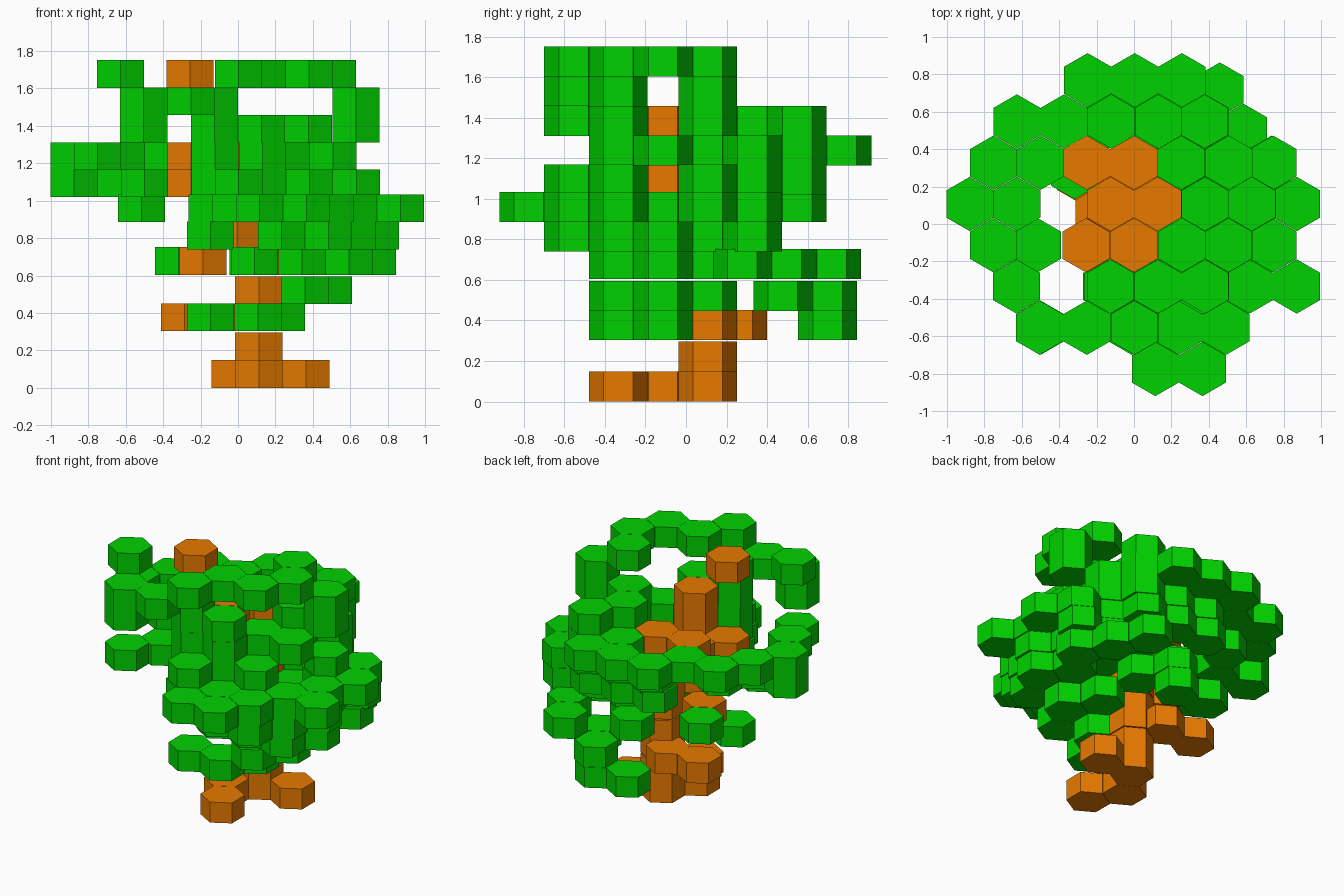
import bpy, bmesh
from mathutils import Matrix

if "Cube" in bpy.data.objects:
    bpy.data.objects.remove(bpy.data.objects["Cube"], do_unlink=True)

HALF = 0.126                    # half the spacing of cells along a row
RADIUS = 0.1452                 # corner radius of a cell
ROW = 0.2205                    # distance between rows
HEIGHT = 0.148
BOTTOMS = (0, 0.148, 0.303, 0.447, 0.604, 0.74, 0.885, 1.02, 1.164, 1.31, 1.457, 1.603)


def material(name, rgb):
    m = bpy.data.materials.new(name)
    m.use_nodes = True
    m.diffuse_color = (*rgb, 1)
    bsdf = m.node_tree.nodes["Principled BSDF"]
    bsdf.inputs["Base Color"].default_value = (*rgb, 1)
    bsdf.inputs["Roughness"].default_value = 0.9
    return m


GREEN = material("leaf green", (0.0, 0.64, 0.0))
BROWN = material("bark brown", (0.80, 0.195, 0.0))


def cells(name, level, mat, rows, dx=0.0, dy=0.0):
    """One object of hexagonal prisms; rows maps a row to its half-width steps in x."""
    bm = bmesh.new()
    for row, steps in rows.items():
        for i in steps:
            place = Matrix.Translation((dx + i * HALF, dy + 0.107 + row * ROW,
                                        BOTTOMS[level] + HEIGHT / 2))
            bmesh.ops.create_cone(bm, cap_ends=True, segments=6, radius1=RADIUS,
                                  radius2=RADIUS, depth=HEIGHT, matrix=place)
    bmesh.ops.recalc_face_normals(bm, faces=bm.faces)
    mesh = bpy.data.meshes.new(name)
    bm.to_mesh(mesh)
    bm.free()
    mesh.materials.append(mat)
    bpy.context.collection.objects.link(bpy.data.objects.new(name, mesh))


# Roots and trunk
cells("roots", 0, BROWN, {0: (1, 3), -1: (0,), -2: (1,)}, -0.015)
for lv in (1, 2, 3, 4, 5, 6):
    cells(f"trunk_{lv}", lv, BROWN, {0: (1,)}, -0.015)

# Branches
cells("low_branch", 2, BROWN, {1: (-2, 0)}, -0.033, -0.073)
cells("side_branch", 4, BROWN, {0: (-1,)}, -0.06, -0.05)
cells("bough_5", 5, BROWN, {-1: (0,)}, -0.005)
cells("bough_6", 6, BROWN, {-1: (0,)}, -0.015)
cells("bough_7", 7, BROWN, {0: (-1, 1), -1: (-2, 0)})
cells("bough_8", 8, BROWN, {1: (-2, 0), -1: (0,)})
cells("bough_9", 9, BROWN, {-1: (0,)})
cells("top_branch", 11, BROWN, {-1: (-2,)}, -0.005)

# Low foliage, front and sides
cells("foliage_2", 2, GREEN, {-1: (2,), -2: (-1, 1)}, -0.02)
cells("foliage_3", 3, GREEN, {0: (3,), -1: (4,), -2: (3,)}, -0.02)
cells("foliage_4", 4, GREEN, {0: (5,), -1: (4, 6), -2: (1, 3, 5)}, -0.037)

# Low foliage at the back
cells("back_foliage_2", 2, GREEN, {3: (0, 2)}, -0.03, -0.07)
cells("back_foliage_3", 3, GREEN, {3: (2,), 2: (3,)}, -0.022, -0.07)
cells("back_foliage_4", 4, GREEN, {3: (4,), 2: (1, 5), 1: (6,)}, -0.045, -0.05)
cells("back_sprig_4", 4, GREEN, {1: (-2,)}, -0.065, -0.05)

# Middle foliage
cells("foliage_5", 5, GREEN, {1: (2, 4, 6), 0: (3, 5), -1: (4, 6),
                              -2: (-1, 3, 5), -3: (2, 4)}, -0.02)
cells("foliage_6", 6, GREEN, {2: (-1, 1, 3), 1: (2, 4, 6), 0: (5, 7), -1: (-4, 6),
                              -2: (-1, 5, 7), -3: (0, 2, 4), -4: (1, 3)}, -0.012)
cells("foliage_7", 7, GREEN, {2: (-1, 1, 3), 1: (-4, 2, 4), 0: (-7, -5, 5),
                              -2: (-1, 1, 3), -3: (-4, 0)}, 0.004)
cells("foliage_8", 8, GREEN, {3: (-2, 0, 2), 2: (-5, -3, 1, 3), 1: (-6, 4),
                              0: (-7, 3), -1: (-6, 2, 4), -2: (-1, 1)}, 0.004)

# Upper foliage
cells("foliage_9", 9, GREEN, {2: (3,), 1: (2,), 0: (3, 5),
                              -2: (-1, 1), -3: (-4,)})
cells("foliage_10", 10, GREEN, {0: (5,), -2: (-1,), -3: (-4, -2)})
cells("foliage_11", 11, GREEN, {0: (3,), -1: (4,), -2: (-5, 1, 3), -3: (0,)}, 0.002)
